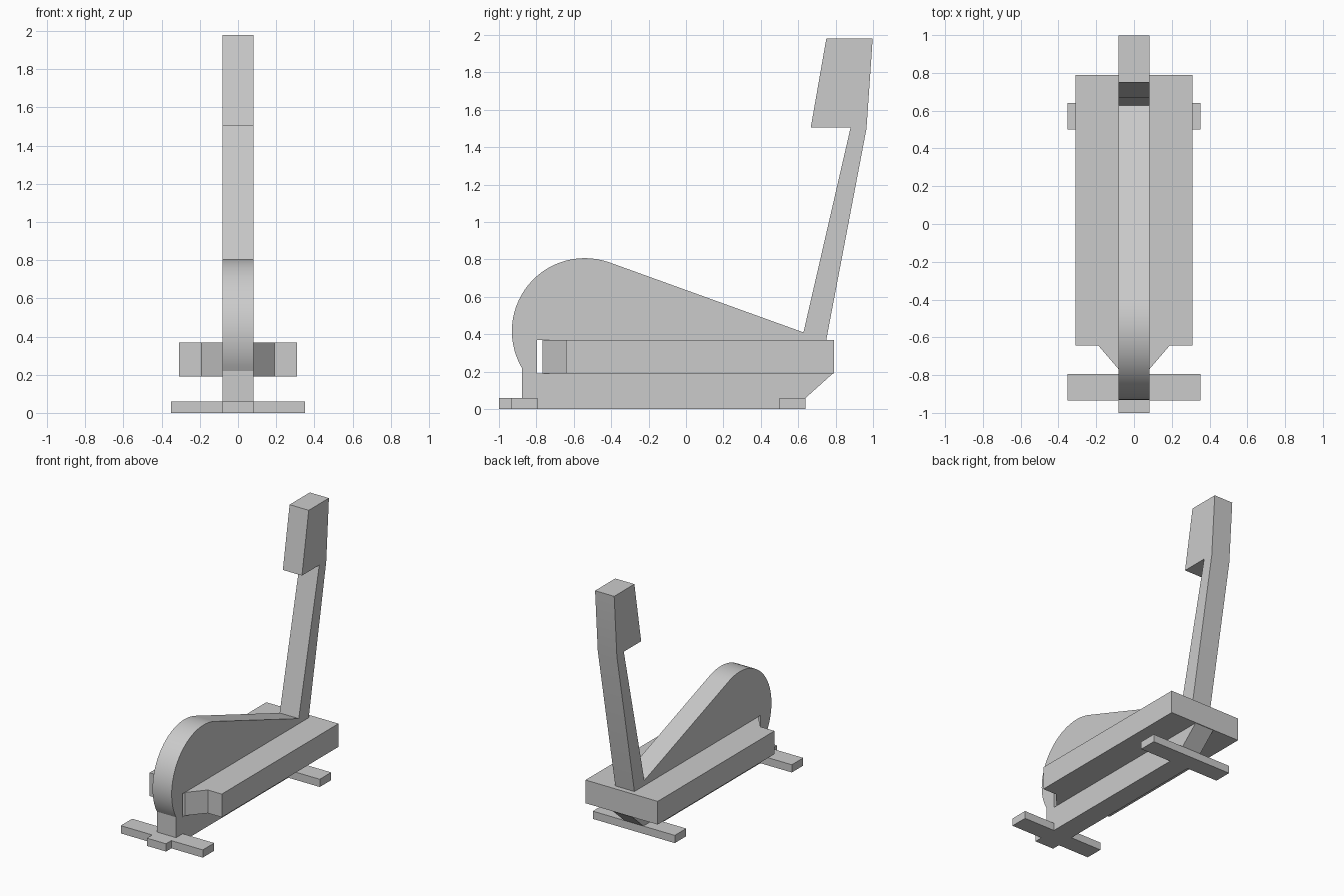
import bpy
import bmesh
from math import cos, sin, radians
from mathutils import Vector

cube = bpy.data.objects.get("Cube")
if cube:
    bpy.data.objects.remove(cube, do_unlink=True)

GREY = (0.6, 0.6, 0.6, 1.0)
grey = bpy.data.materials.new("plain_grey")
grey.use_nodes = True
grey.diffuse_color = GREY
grey.node_tree.nodes["Principled BSDF"].inputs["Base Color"].default_value = GREY


def extrude(name, points, offset):
    """Extrude a closed outline along an offset vector."""
    bm = bmesh.new()
    face = bm.faces.new([bm.verts.new(p) for p in points])
    result = bmesh.ops.extrude_face_region(bm, geom=[face], use_keep_orig=True)
    verts = [g for g in result["geom"] if isinstance(g, bmesh.types.BMVert)]
    bmesh.ops.translate(bm, verts=verts, vec=Vector(offset))
    bmesh.ops.recalc_face_normals(bm, faces=bm.faces)
    mesh = bpy.data.meshes.new(name)
    bm.to_mesh(mesh)
    bm.free()
    mesh.materials.append(grey)
    obj = bpy.data.objects.new(name, mesh)
    bpy.context.collection.objects.link(obj)
    bpy.ops.object.select_all(action="DESELECT")
    obj.select_set(True)
    bpy.context.view_layer.objects.active = obj
    bpy.ops.object.shade_smooth_by_angle(angle=radians(15))
    return obj


# Central frame: base rail, rounded flywheel housing, mast and console
HALF = 0.082
SEGMENTS = 28
START, END = 70.5, 210.5
lower = [(-1, 0), (0.64, 0), (0.64, 0.06), (0.785, 0.19), (-0.797, 0.19), (-0.797, 0.37)]
mast = [(0.75, 0.37), (0.965, 1.5), (0.998, 1.98), (0.75, 1.98),
        (0.667, 1.505), (0.88, 1.505), (0.628, 0.41)]
angles = [radians(START + (END - START) * i / SEGMENTS) for i in range(SEGMENTS + 1)]
housing = [(-0.541 + 0.39 * cos(a), 0.417 + 0.39 * sin(a)) for a in angles]
front = [(-0.876, 0.06), (-1, 0.06)]
outline = lower + mast + housing + front
extrude("central_frame", [(-HALF, y, z) for y, z in outline], (2 * HALF, 0, 0))

# Pedal deck with a tapered front, fitted into the slot of the frame
side = [(0.31, 0.79), (0.31, -0.642), (0.19, -0.642), (HALF, -0.768)]
deck = side + [(-x, y) for x, y in reversed(side)]
extrude("pedal_deck", [(x, y, 0.19) for x, y in deck], (0, 0, 0.18))

# Cross feet
for name, y0, y1 in (("front_foot", -0.935, -0.795), ("rear_foot", 0.5, 0.64)):
    foot = [(-0.352, y0), (0.352, y0), (0.352, y1), (-0.352, y1)]
    extrude(name, [(x, y, 0) for x, y in foot], (0, 0, 0.06))
